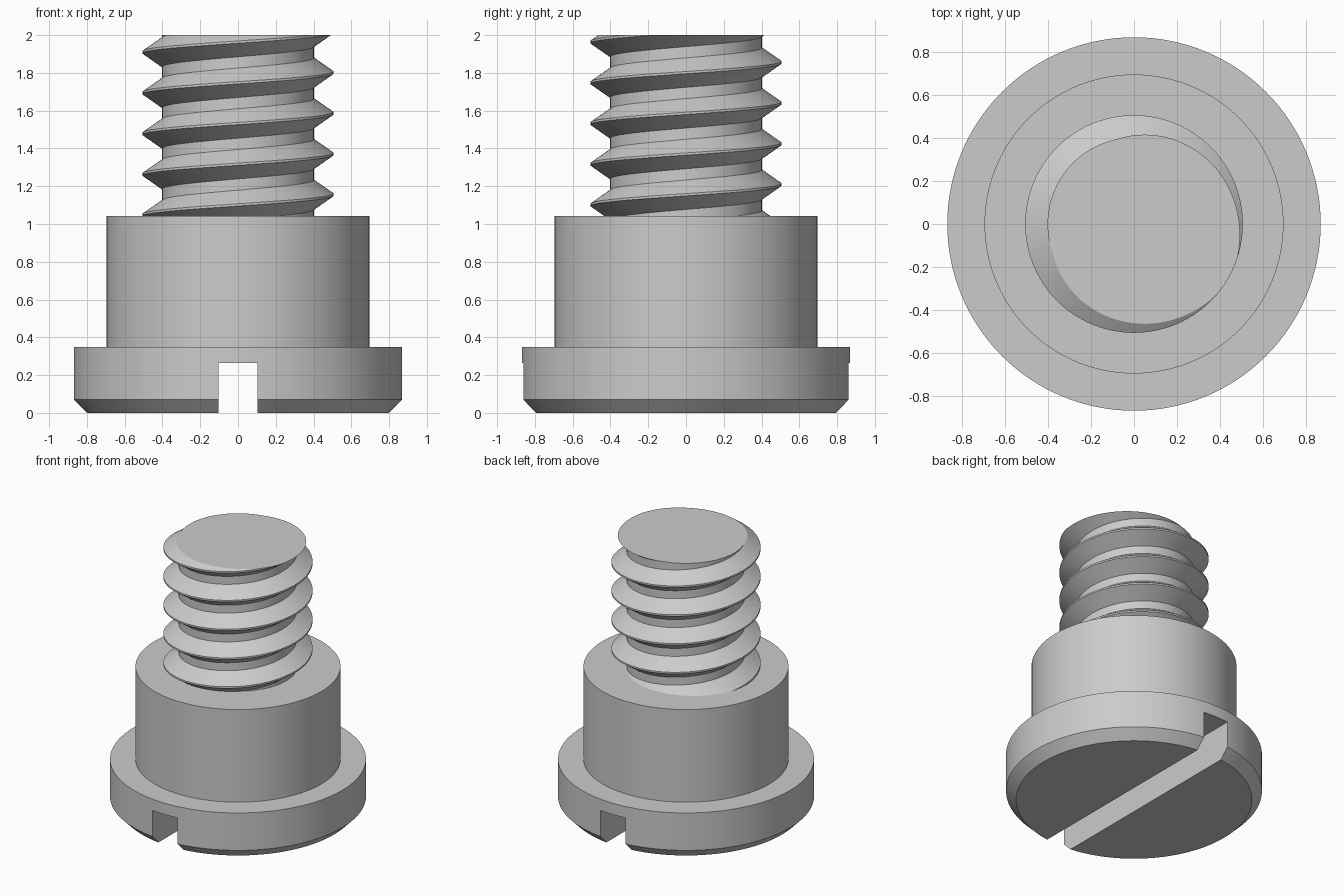
import bpy, bmesh, math
from mathutils import Vector

if "Cube" in bpy.data.objects:
    bpy.data.objects.remove(bpy.data.objects["Cube"], do_unlink=True)

steel = bpy.data.materials.new("plain grey steel")
steel.use_nodes = True
GREY = (0.6, 0.6, 0.6, 1)
steel.diffuse_color = GREY
steel.node_tree.nodes["Principled BSDF"].inputs["Base Color"].default_value = GREY


def finish(bm, name):
    bmesh.ops.recalc_face_normals(bm, faces=bm.faces)
    mesh = bpy.data.meshes.new(name)
    bm.to_mesh(mesh)
    bm.free()
    mesh.materials.append(steel)
    obj = bpy.data.objects.new(name, mesh)
    bpy.context.collection.objects.link(obj)
    return obj


def activate(obj):
    bpy.ops.object.select_all(action='DESELECT')
    obj.select_set(True)
    bpy.context.view_layer.objects.active = obj


def smooth(obj):
    activate(obj)
    bpy.ops.object.shade_smooth_by_angle(angle=math.radians(30))


def lathe(profile, segments=128):
    """Capped solid of revolution from (radius, height) points."""
    bm = bmesh.new()
    rings = []
    for r, z in profile:
        angles = [math.tau * i / segments for i in range(segments)]
        rings.append([bm.verts.new((r * math.cos(a), r * math.sin(a), z)) for a in angles])
    for low, high in zip(rings, rings[1:]):
        for i in range(segments):
            j = (i + 1) % segments
            bm.faces.new((low[i], low[j], high[j], high[i]))
    bm.faces.new(rings[0])
    bm.faces.new(rings[-1])
    return bm


# Chamfered head and plain shoulder in one turned body
body = finish(lathe([(0.80, 0), (0.868, 0.07), (0.868, 0.35),
                     (0.695, 0.35), (0.695, 1.043)]), "head_and_shoulder")

# Driver slot cut across the head
bm = bmesh.new()
bmesh.ops.create_cube(bm, size=1)
bmesh.ops.scale(bm, vec=(0.206, 2.4, 0.53), verts=bm.verts)
cutter = finish(bm, "slot_cutter")
cutter.hide_render = True
cut = body.modifiers.new("slot", 'BOOLEAN')
cut.operation = 'DIFFERENCE'
cut.solver = 'EXACT'
cut.object = cutter
activate(body)
bpy.ops.object.modifier_apply(modifier=cut.name)
bpy.data.objects.remove(cutter, do_unlink=True)
smooth(body)

# Threaded shank: helical sweep of one pitch, welded turn to turn
PITCH, ROOT, CREST = 0.2155, 0.402, 0.506
FLAT, FLANK = 0.006, 0.072
STEPS = 96
section = [(-PITCH / 2, ROOT), (-FLAT - FLANK, ROOT), (-FLAT, CREST),
           (FLAT, CREST), (FLAT + FLANK, ROOT), (PITCH / 2, ROOT)]
bm = bmesh.new()
previous = None
for i in range(-2 * STEPS, 5 * STEPS + 1):
    a = math.tau * i / STEPS
    rise = 1.155 + PITCH * i / STEPS
    row = [bm.verts.new((r * math.cos(a), r * math.sin(a), rise + dz)) for dz, r in section]
    if previous:
        for k in range(len(row) - 1):
            bm.faces.new((previous[k], row[k], row[k + 1], previous[k + 1]))
    previous = row
bmesh.ops.remove_doubles(bm, verts=bm.verts, dist=0.0005)

# Trim both ends flat and cap them
for height, up in ((2.0, 1), (1.0, -1)):
    result = bmesh.ops.bisect_plane(
        bm, geom=bm.verts[:] + bm.edges[:] + bm.faces[:], dist=1e-5,
        plane_co=Vector((0, 0, height)), plane_no=Vector((0, 0, up)), clear_outer=True)
    rim = [v for v in result["geom_cut"] if isinstance(v, bmesh.types.BMVert)]
    rim.sort(key=lambda v: math.atan2(v.co.y, v.co.x))
    bm.faces.new(rim)
smooth(finish(bm, "threaded_shank"))
